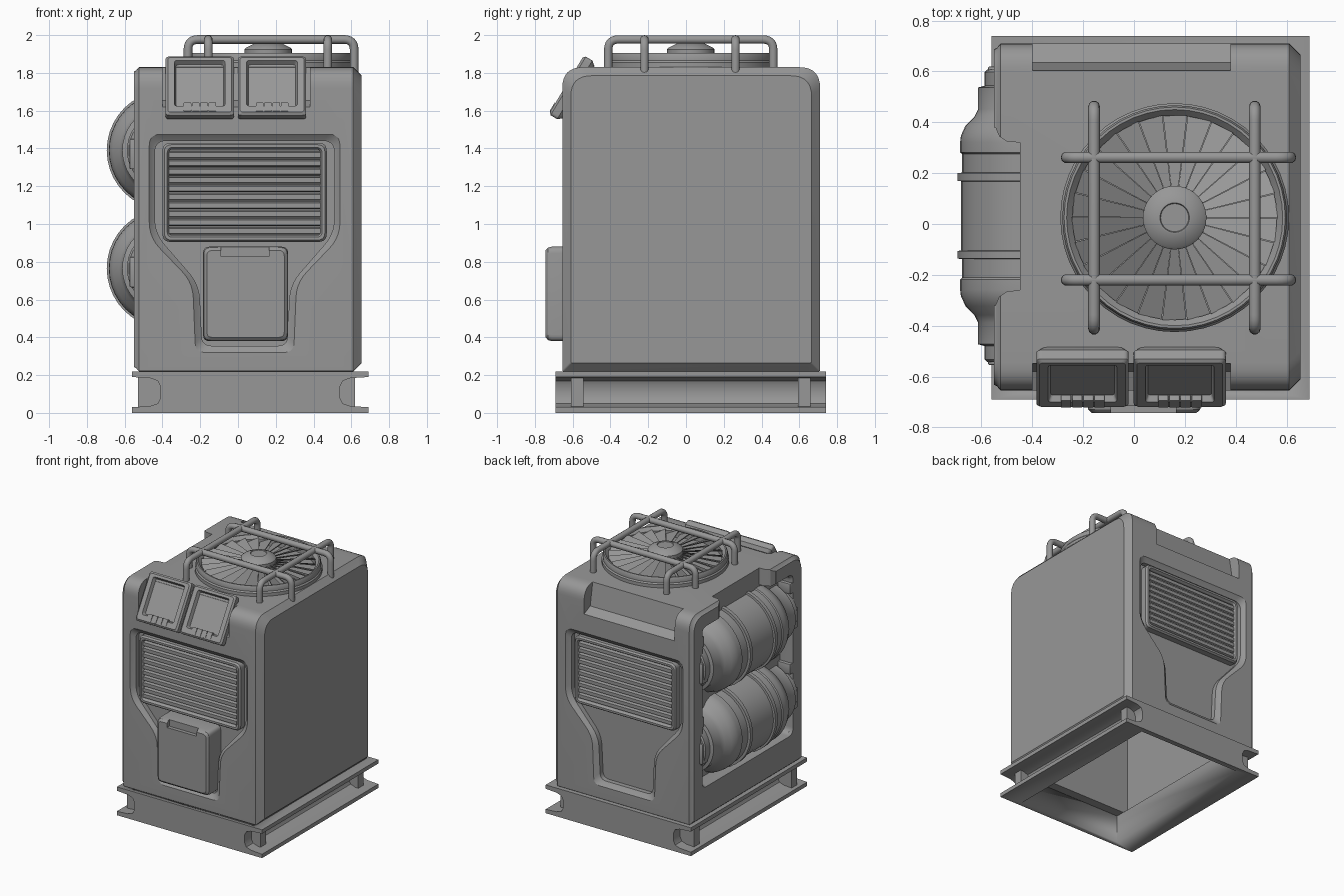
import bpy, bmesh
from math import sin, cos, pi, radians
from mathutils import Vector

if "Cube" in bpy.data.objects:
    bpy.data.objects.remove(bpy.data.objects["Cube"])

YF, YB = -0.655, 0.71           # front and back faces of the housing
PAINT = bpy.data.materials.new('dark_grey')
PAINT.diffuse_color = (.31, .31, .31, 1)
PAINT.use_nodes = True
PAINT.node_tree.nodes["Principled BSDF"].inputs["Base Color"].default_value = PAINT.diffuse_color


def finish(ob, angle=32):
    bpy.ops.object.select_all(action='DESELECT')
    ob.select_set(True)
    bpy.context.view_layer.objects.active = ob
    bpy.ops.object.shade_smooth_by_angle(angle=radians(angle))
    if not ob.data.materials:
        ob.data.materials.append(PAINT)
    return ob


def mesh_object(name, bm):
    bmesh.ops.recalc_face_normals(bm, faces=bm.faces)
    me = bpy.data.meshes.new(name)
    bm.to_mesh(me)
    bm.free()
    ob = bpy.data.objects.new(name, me)
    bpy.context.collection.objects.link(ob)
    return finish(ob)


def loft(name, rings, closed=False):
    """Skin a list of equal-length point rings, capping or joining the ends."""
    bm = bmesh.new()
    vs = [[bm.verts.new(p) for p in r] for r in rings]
    n = len(vs[0])
    pairs = list(zip(vs, vs[1:])) + ([(vs[-1], vs[0])] if closed else [])
    for a, b in pairs:
        for i in range(n):
            bm.faces.new((a[i], a[(i + 1) % n], b[(i + 1) % n], b[i]))
    if not closed:
        bm.faces.new(vs[0])
        bm.faces.new(vs[-1])
    return mesh_object(name, bm)


def fillet(pts, radii, seg=5, closed=True):
    """Round the corners of a path."""
    pts = [Vector(p) for p in pts]
    out, n = [], len(pts)
    for i, p in enumerate(pts):
        if not closed and i in (0, n - 1):
            out.append(p)
            continue
        r = radii[i] if isinstance(radii, (list, tuple)) else radii
        a = p + (pts[i - 1] - p).normalized() * r
        b = p + (pts[(i + 1) % n] - p).normalized() * r
        for k in range(seg + 1):
            t = k / seg
            out.append(a * (1 - t) ** 2 + b * t ** 2 + p * 2 * t * (1 - t))
    return out


def rect(x0, x1, z0, z1, r):
    return fillet([(x0, z0), (x1, z0), (x1, z1), (x0, z1)], r)


def box(name, x0, x1, y0, y1, z0, z1, bevel=0.0):
    bm = bmesh.new()
    bmesh.ops.create_cube(bm, size=1)
    for v in bm.verts:
        v.co = (x0 + (v.co.x + .5) * (x1 - x0), y0 + (v.co.y + .5) * (y1 - y0),
                z0 + (v.co.z + .5) * (z1 - z0))
    if bevel:
        bmesh.ops.bevel(bm, geom=bm.edges[:], offset=bevel, segments=2, profile=.5, affect='EDGES')
    return mesh_object(name, bm)


def cut(target, cutter):
    m = target.modifiers.new('cut', 'BOOLEAN')
    m.operation, m.solver, m.object = 'DIFFERENCE', 'EXACT', cutter
    bpy.ops.object.select_all(action='DESELECT')
    target.select_set(True)
    bpy.context.view_layer.objects.active = target
    bpy.ops.object.modifier_move_to_index(modifier=m.name, index=0)
    bpy.ops.object.modifier_apply(modifier=m.name)
    bpy.data.objects.remove(cutter)


def front(u, v, d):
    return (u, YF + d, v)


def back(u, v, d):
    return (u, YB - d, v)


def stack(name, layers, mp):
    """Loft 2D outlines at given depths through a mapping."""
    return loft(name, [[mp(p[0], p[1], d) for p in o] for o, d in layers])


def lathe(name, prof, mp, n=40, closed=False):
    return loft(name, [[mp(r * cos(2 * pi * i / n), r * sin(2 * pi * i / n), h)
                        for i in range(n)] for r, h in prof], closed)


# base skid: outward-facing channels left and right, open in the middle
half = [(-.625, 0), (-.625, .03), (-.53, .036), (-.49, .05), (-.475, .08),
        (-.475, .14), (-.49, .17), (-.53, .184), (-.625, .19), (-.625, .22)]
prof = half + [(-u, v) for u, v in reversed(half)]
base = loft('base_skid', [[(u + .065, y, v) for u, v in prof] for y in (-.69, .74)])
cut(base, box('cutter', -.385, .515, -.65, .70, -.1, .4))
for y in (-.575, .625):
    for x0, x1 in ((-.53, -.4), (.53, .62)):
        box('skid_rib', x0, x1, y - .033, y + .033, .03, .19)

# housing shell: hollow from below, shallow tank bay on the left
def section(x, i):
    pts = [(YF + i, .22 + i), (YB - i, .22 + i), (YB - i, 1.83 - i), (YF + i, 1.83 - i)]
    return [(x, p[0], p[1]) for p in fillet(pts, [.008, .008, .11, .11], 8)]

body = loft('housing', [section(-.55, .022), section(-.54, .018), section(-.525, 0),
                        section(.61, 0), section(.655, .045)])
cut(body, box('cutter', -.425, .61, -.58, .633, .1, 1.60))
cut(body, stack('cutter', [(rect(-.53, .585, .46, 1.71, .05), -.7),
                           (rect(-.53, .585, .46, 1.71, .05), -.55),
                           (rect(-.52, .575, .47, 1.70, .05), -.53),
                           (rect(-.52, .575, .47, 1.70, .05), -.445)], lambda u, v, d: (d, u, v)))
notch = [(-.7, .38), (-.545, .38), (-.53, .345), (-.50, .325), (-.448, .32),
         (-.448, -.26), (-.50, -.265), (-.53, -.285), (-.545, -.32), (-.7, -.32)]
cut(body, stack('cutter', [(notch, 1.6), (notch, 2)], lambda u, v, d: (u, v, d)))

# service panel recesses and upper pockets, front and back
def outline(w, top, z1, z2, w2, bot):
    h = [(w, top), (w, z1), (w2, z2), (w2 - .015, bot)]
    pts = [(.035 + u, v) for u, v in h] + [(.035 - u, v) for u, v in reversed(h)]
    return fillet(pts, [.06, .08, .08, .05, .05, .08, .08, .06])

outer = outline(.505, 1.475, .93, .69, .275, .32)
mid = outline(.485, 1.45, .945, .685, .25, .345)
inner = outline(.475, 1.44, .95, .68, .24, .355)
pocket = [(-.03, 1.61), (0, 1.62), (.075, 1.655), (.11, 1.85), (-.03, 1.85)]
for mp in (front, back):
    cut(body, stack('cutter', [(outer, -.02), (outer, 0), (mid, .022), (inner, .028), (inner, .065)], mp))
    cut(body, loft('cutter', [[mp(x, z, d) for d, z in pocket] for x in (-.4, .38)]))
finish(body)

# louvred vents
for side, mp in (('front', front), ('back', back)):
    stack(side + '_vent_frame', [
        (rect(-.40, .47, .905, 1.43, .045), .07), (rect(-.40, .47, .905, 1.43, .045), .018),
        (rect(-.39, .46, .915, 1.42, .04), .005), (rect(-.375, .445, .93, 1.405, .03), .005),
        (rect(-.365, .435, .94, 1.395, .02), .02), (rect(-.365, .435, .94, 1.395, .02), .055)], mp)
    for i in range(10):
        z = .965 + i * .0447
        sec = [(.012, z - .014), (.024, z - .02), (.055, z + .012), (.045, z + .02), (.012, z + .012)]
        loft(side + '_vent_slat', [[mp(x, v, d) for d, v in sec] for x in (-.366, .436)])

# front storage box with a finger notch in the lid
lid = stack('storage_box', [
    (rect(-.185, .265, .38, .88, .035), .07), (rect(-.185, .265, .38, .88, .035), -.055),
    (rect(-.18, .26, .385, .875, .035), -.075), (rect(-.165, .245, .40, .86, .03), -.089)], front)
cut(lid, box('cutter', -.09, .165, -.80, -.715, .828, .90))
finish(lid)

# tilted flood lamps
tilt = radians(31)
for cx in (-.2025, .1800):
    def lamp_map(u, v, d, cx=cx):
        return (cx + u, -.632 + v * sin(tilt) + d * cos(tilt), 1.736 + v * cos(tilt) - d * sin(tilt))
    a, b = .181, .181
    stack('flood_lamp', [
        (rect(-a + .02, a - .02, -b + .02, b - .02, .02), .075),
        (rect(-a, a, -b, b, .02), .05), (rect(-a, a, -b, b, .02), .01),
        (rect(-a + .012, a - .012, -b + .012, b - .012, .018), -.002),
        (rect(-.135, .135, -.13, .15, .015), -.002),
        (rect(-.125, .125, -.12, .14, .012), .025)], lamp_map)
    for i in range(4):
        u = -.065 + i * .044
        stack('lamp_hinge', [(rect(u - .02, u + .02, -.165, -.112, .006), d) for d in (.02, -.006)], lamp_map)

# gas tanks set into the bay wall, with bands and end brackets
halfp = [(.20, -.575), (.21, -.565), (.21, -.512), (.235, -.505), (.235, -.42), (.25, -.39),
         (.285, -.355), (.303, -.315), (.306, -.29), (.306, -.25), (.298, -.243), (.298, -.17),
         (.317, -.168), (.317, -.138), (.302, -.136)]
tank = halfp + [(r, -y) for r, y in reversed(halfp)]
for z in (.765, 1.39):
    ob = lathe('gas_tank', tank, lambda u, v, h, z=z: (-.378 + u, .032 + h, z + v))
    cut(ob, box('cutter', -.435, .2, -1, 1, 0, 2))
    finish(ob)
    for y0, y1 in ((-.555, -.485), (.55, .62)):
        box('tank_bracket', -.575, -.435, y0, y1, z - .10, z + .06, .008)
        box('tank_clamp', -.55, -.435, y0 + .01, y1 - .01, z + .17, z + .25, .006)

# roof fan: shroud, blades, hub
def fan_map(u, v, h):
    return (.16 + u, .025 + v, h)

lathe('fan_shroud', [(.45, 1.825), (.45, 1.855), (.442, 1.865), (.442, 1.89), (.435, 1.905),
                     (.425, 1.905), (.402, 1.88), (.402, 1.825)], fan_map, 48, True)
N = 26
bm = bmesh.new()
for i in range(N):
    a0, a1 = 2 * pi * i / N, 2 * pi * (i + .97) / N
    q = [(r * cos(a), r * sin(a), z) for r, a, z in
         ((.11, a0, 1.905), (.405, a0, 1.892), (.405, a1, 1.855), (.11, a1, 1.885))]
    top = [bm.verts.new(fan_map(*p)) for p in q]
    low = [bm.verts.new(fan_map(p[0], p[1], p[2] - .008)) for p in q]
    bm.faces.new(top)
    bm.faces.new(low)
    for k in range(4):
        bm.faces.new((top[k], top[(k + 1) % 4], low[(k + 1) % 4], low[k]))
mesh_object('fan_blades', bm)
lathe('fan_hub', [(.125, 1.83), (.125, 1.925), (.115, 1.935), (.065, 1.96), (.058, 1.96), (.055, 1.955)], fan_map)

# tubular guard over the fan
def guard(p0, p1):
    pts = [(*p0, 1.80), (*p0, 1.977), (*p1, 1.977), (*p1, 1.80)]
    cu = bpy.data.curves.new('guard_bar', 'CURVE')
    cu.dimensions, cu.bevel_depth, cu.bevel_resolution, cu.use_fill_caps = '3D', .023, 3, True
    path = fillet(pts, .055, 6, False)
    sp = cu.splines.new('POLY')
    sp.points.add(len(path) - 1)
    for q, p in zip(sp.points, path):
        q.co = (*p, 1)
    ob = bpy.data.objects.new('guard_bar', cu)
    bpy.context.collection.objects.link(ob)
    bpy.ops.object.select_all(action='DESELECT')
    ob.select_set(True)
    bpy.context.view_layer.objects.active = ob
    bpy.ops.object.convert(target='MESH')
    finish(bpy.context.object, 40)

for y in (-.22, .262):
    guard((-.265, y), (.615, y))
for x in (-.157, .475):
    guard((x, -.412), (x, .462))
